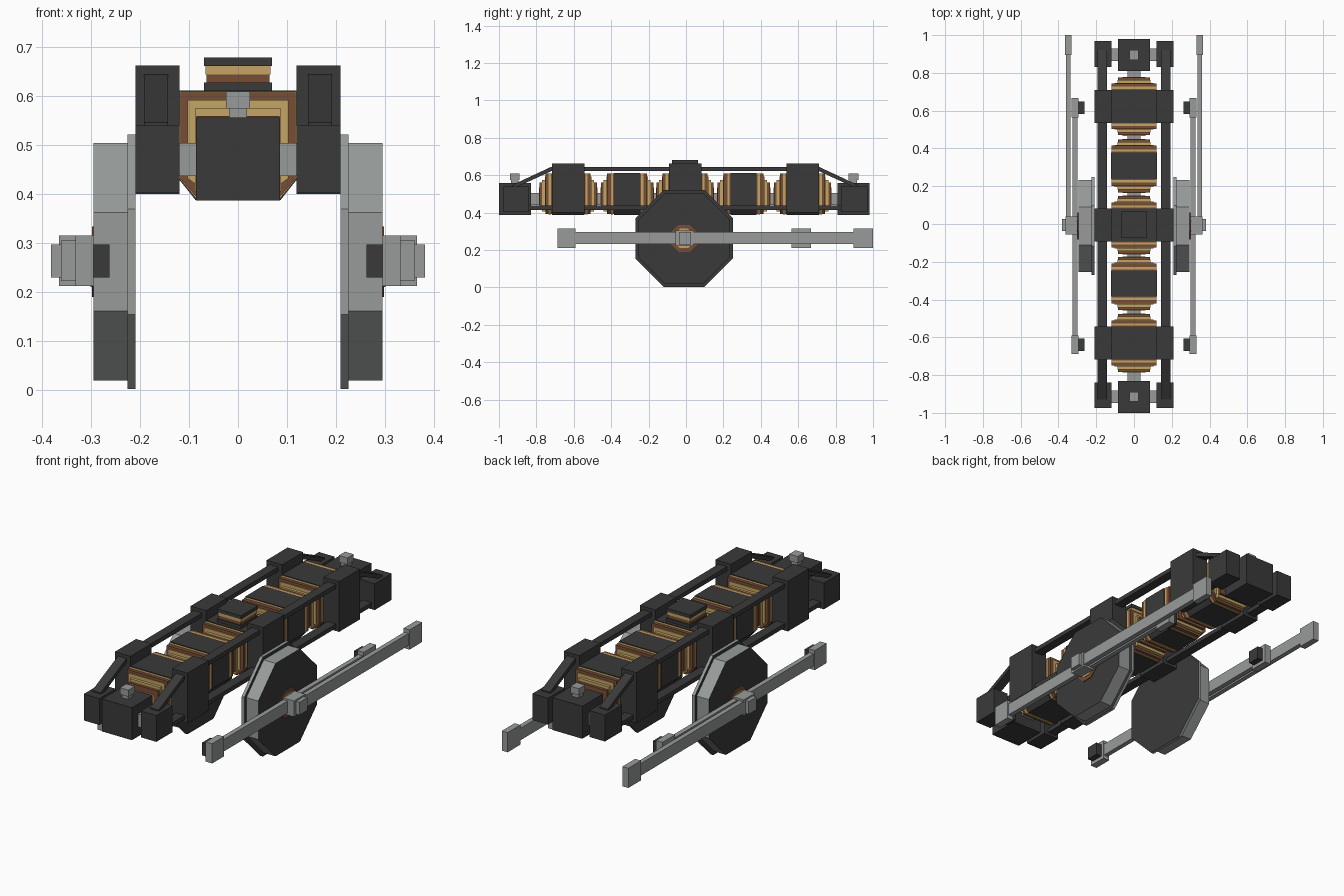
import bpy, bmesh, math
from mathutils import Matrix, Vector

if "Cube" in bpy.data.objects:
    bpy.data.objects.remove(bpy.data.objects["Cube"])


def material(name, rgb):
    m = bpy.data.materials.new(name)
    m.diffuse_color = (*rgb, 1)
    m.use_nodes = True
    m.node_tree.nodes["Principled BSDF"].inputs["Base Color"].default_value = m.diffuse_color
    return m


DARK = material("dark iron", (0.042, 0.042, 0.042))
GREY = material("grey steel", (0.31, 0.33, 0.32))
BROWN = material("brown copper", (0.19, 0.075, 0.035))
GOLD = material("gold brass", (0.56, 0.38, 0.13))


def finish(name, bm, mats):
    bmesh.ops.recalc_face_normals(bm, faces=bm.faces)
    me = bpy.data.meshes.new(name)
    bm.to_mesh(me)
    bm.free()
    for m in mats:
        me.materials.append(m)
    ob = bpy.data.objects.new(name, me)
    bpy.context.collection.objects.link(ob)
    return ob


def box(name, x, y, z, mat):
    """Box from (min, max) ranges."""
    bm = bmesh.new()
    size = [r[1] - r[0] for r in (x, y, z)]
    mid = Vector([(r[0] + r[1]) / 2 for r in (x, y, z)])
    bmesh.ops.create_cube(bm, size=1, matrix=Matrix.Translation(mid) @ Matrix.Diagonal((*size, 1)))
    return finish(name, bm, [mat])


def pair(name, x, y, z, mat):
    """Box on both sides of the centre plane."""
    box(name + "_right", x, y, z, mat)
    box(name + "_left", (-x[1], -x[0]), y, z, mat)


def prism(name, pts, axis, lo, hi, mats):
    """Extrude a profile along x (points are y,z) or along y (points are x,z)."""
    bm = bmesh.new()

    def at(p, d):
        return (d, p[0], p[1]) if axis == "x" else (p[0], d, p[1])
    a = [bm.verts.new(at(p, lo)) for p in pts]
    b = [bm.verts.new(at(p, hi)) for p in pts]
    bm.faces.new(a)
    bm.faces.new(b)
    n = len(pts)
    for i in range(n):
        f = bm.faces.new((a[i], a[(i + 1) % n], b[(i + 1) % n], b[i]))
        f.material_index = len(mats) - 1  # rim faces use the last material
    return finish(name, bm, mats)


def hull(d):
    """Coil casing section, shrunk inwards by d."""
    return [(-0.085 + d, 0.39 + d), (0.085 - d, 0.39 + d), (0.12 - d, 0.432), (0.12 - d, 0.61 - d),
            (-0.12 + d, 0.61 - d), (-0.12 + d, 0.432)]


# Five coil units: dark band, copper casing, brass rings and stepped ends
for i, (yc, band, body, step) in enumerate([(-0.63, 0.087, 0.12, 0.153), (-0.315, 0.07, 0.107, 0.14),
                                            (-0.005, 0.087, 0.12, 0.153), (0.308, 0.07, 0.107, 0.14),
                                            (0.623, 0.087, 0.12, 0.153)]):
    n = f"_{i + 1}"
    prism("coil_band" + n, hull(-0.002), "y", yc - band, yc + band, [DARK])
    prism("coil_casing" + n, hull(0.002), "y", yc - body, yc + body, [BROWN])
    prism("coil_face_ring" + n, hull(0.017), "y", yc - body - 0.004, yc + body + 0.004, [GOLD])
    box("coil_step" + n, (-0.088, 0.088), (yc - step + 0.014, yc + step - 0.014), (0.405, 0.575), GOLD)
    box("coil_end" + n, (-0.085, 0.085), (yc - step, yc + step), (0.42, 0.56), BROWN)
    box("coil_cap" + n, (-0.06, 0.06), (yc - step - 0.003, yc + step + 0.003), (0.44, 0.535), GOLD)
    for s in (-1, 1):  # brass stripe around the casing
        c = yc + s * (band + 0.011)
        prism(f"coil_stripe{n}_{s}", hull(0), "y", c - 0.006, c + 0.006, [GOLD])

# Central shaft joining the units
box("shaft", (-0.035, 0.035), (-0.9, 0.88), (0.44, 0.505), GREY)

# Layered lid on the middle unit
for i, (w, lo, hi, m) in enumerate([(0.07, 0.61, 0.628, DARK), (0.064, 0.628, 0.645, BROWN),
                                    (0.066, 0.645, 0.662, GOLD), (0.07, 0.662, 0.68, DARK)]):
    box(f"lid_layer_{i + 1}", (-w, w), (-0.005 - w, -0.005 + w), (lo, hi), m)

# Tall side housings
for i, yc in enumerate((-0.63, -0.005, 0.623)):
    pair(f"side_housing_{i + 1}", (0.12, 0.21), (yc - 0.087, yc + 0.087), (0.4, 0.663), DARK)

# End blocks, cross bars and knobs
for end, lo, hi, slo, shi in (("front", -1.0, -0.83, -0.975, -0.84), ("back", 0.81, 0.98, 0.83, 0.97)):
    yc = (lo + hi) / 2
    box(end + "_block", (-0.086, 0.086), (lo, hi), (0.387, 0.557), DARK)
    pair(end + "_side_block", (0.12, 0.21), (slo, shi), (0.402, 0.54), DARK)
    box(end + "_cross_bar", (-0.125, 0.125), (yc - 0.033, yc + 0.033), (0.437, 0.505), GREY)
    box(end + "_knob_neck", (-0.018, 0.018), (yc - 0.02, yc + 0.02), (0.555, 0.585), GREY)
    box(end + "_knob", (-0.025, 0.025), (yc - 0.026, yc + 0.026), (0.575, 0.61), GREY)

# Long frame rails: upper rail slopes down to the end blocks
top = [(-0.93, 0.525), (-0.72, 0.622), (0.71, 0.622), (0.92, 0.525),
       (0.92, 0.547), (0.71, 0.645), (-0.72, 0.645), (-0.93, 0.547)]
for side, s in (("right", 1), ("left", -1)):
    lo, hi = sorted((s * 0.143, s * 0.192))
    prism("upper_rail_" + side, top, "x", lo, hi, [DARK])
pair("lower_rail", (0.143, 0.192), (-0.9, 0.9), (0.415, 0.437), DARK)


def octagon(apothem):
    r = apothem / math.cos(math.pi / 8)
    return [(-0.01 + r * math.cos((k + 0.5) * math.pi / 4), 0.262 + r * math.sin((k + 0.5) * math.pi / 4))
            for k in range(8)]


# Eight-sided wheels: dark faces, steel rims, copper hub plates
for side, s in (("right", 1), ("left", -1)):
    for name, a, x0, x1, mats in (("wheel_flange", 0.26, 0.21, 0.226, [DARK, GREY]),
                                  ("wheel_tread", 0.243, 0.226, 0.295, [DARK, GREY]),
                                  ("hub_plate", 0.072, 0.295, 0.299, [BROWN]),
                                  ("hub_inlay", 0.052, 0.299, 0.302, [GOLD])):
        lo, hi = sorted((s * x0, s * x1))
        prism(f"{name}_{side}", octagon(a), "x", lo, hi, mats)

# Coupling rods with end blocks and dark pins
pair("coupling_rod", (0.30, 0.325), (-0.66, 0.64), (0.232, 0.295), GREY)
for end, lo, hi in (("front", -0.688, -0.59), ("back", 0.565, 0.668)):
    yc = (lo + hi) / 2
    pair(end + "_rod_end", (0.295, 0.332), (lo, hi), (0.212, 0.315), GREY)
    pair(end + "_rod_pin", (0.263, 0.296), (yc - 0.033, yc + 0.033), (0.23, 0.297), DARK)

# Outer drive rods reaching backwards
pair("drive_rod", (0.335, 0.36), (-0.03, 0.96), (0.232, 0.295), GREY)
pair("drive_rod_end", (0.332, 0.366), (0.895, 1.0), (0.212, 0.315), GREY)
pair("rod_collar", (0.295, 0.362), (-0.055, 0.04), (0.222, 0.305), GREY)
pair("crank_pin", (0.29, 0.382), (-0.037, 0.027), (0.23, 0.297), GREY)
